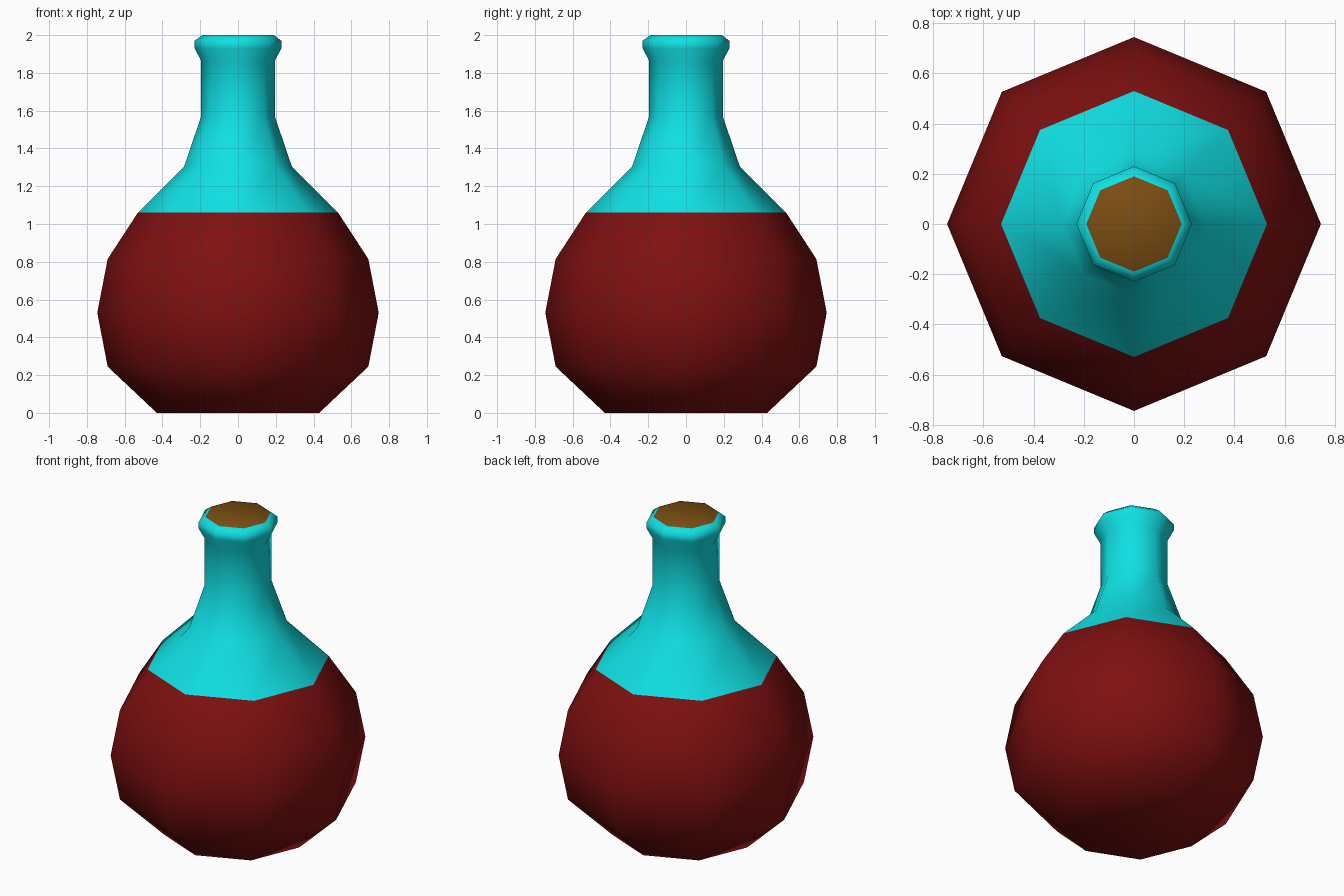
import bpy
import bmesh
from math import cos, sin, pi

SIDES = 8

if "Cube" in bpy.data.objects:
    bpy.data.objects.remove(bpy.data.objects["Cube"], do_unlink=True)


def make_material(name, rgb):
    mat = bpy.data.materials.new(name)
    mat.use_nodes = True
    colour = (*rgb, 1.0)
    mat.diffuse_color = colour
    mat.node_tree.nodes["Principled BSDF"].inputs["Base Color"].default_value = colour
    return mat


liquid = make_material("red_liquid", (0.21, 0.005, 0.005))
glass = make_material("cyan_glass", (0.005, 0.75, 0.78))
cork = make_material("brown_cork", (0.2, 0.075, 0.006))

# Flask profile as radius, height from the base to the lip
LIQUID_TOP = 1.06
profile = [
    (0.43, 0.0), (0.69, 0.245), (0.745, 0.53), (0.69, 0.815),
    (0.53, LIQUID_TOP), (0.285, 1.305), (0.195, 1.57), (0.195, 1.865),
    (0.23, 1.93), (0.23, 1.97), (0.19, 2.0),
]

bm = bmesh.new()
rings = [
    [bm.verts.new((r * cos(2 * pi * i / SIDES), r * sin(2 * pi * i / SIDES), z))
     for i in range(SIDES)]
    for r, z in profile
]

# Walls: liquid below the fill line, clear glass above
for low, high in zip(rings, rings[1:]):
    for i in range(SIDES):
        j = (i + 1) % SIDES
        wall = bm.faces.new((low[i], low[j], high[j], high[i]))
        wall.material_index = 0 if wall.calc_center_median().z < LIQUID_TOP else 1

# Flat base and cork top
bm.faces.new(rings[0][::-1]).material_index = 0
bm.faces.new(rings[-1]).material_index = 2

for face in bm.faces:
    face.smooth = True

mesh = bpy.data.meshes.new("potion_flask")
bm.to_mesh(mesh)
bm.free()
for mat in (liquid, glass, cork):
    mesh.materials.append(mat)
flask = bpy.data.objects.new("potion_flask", mesh)
bpy.context.collection.objects.link(flask)
